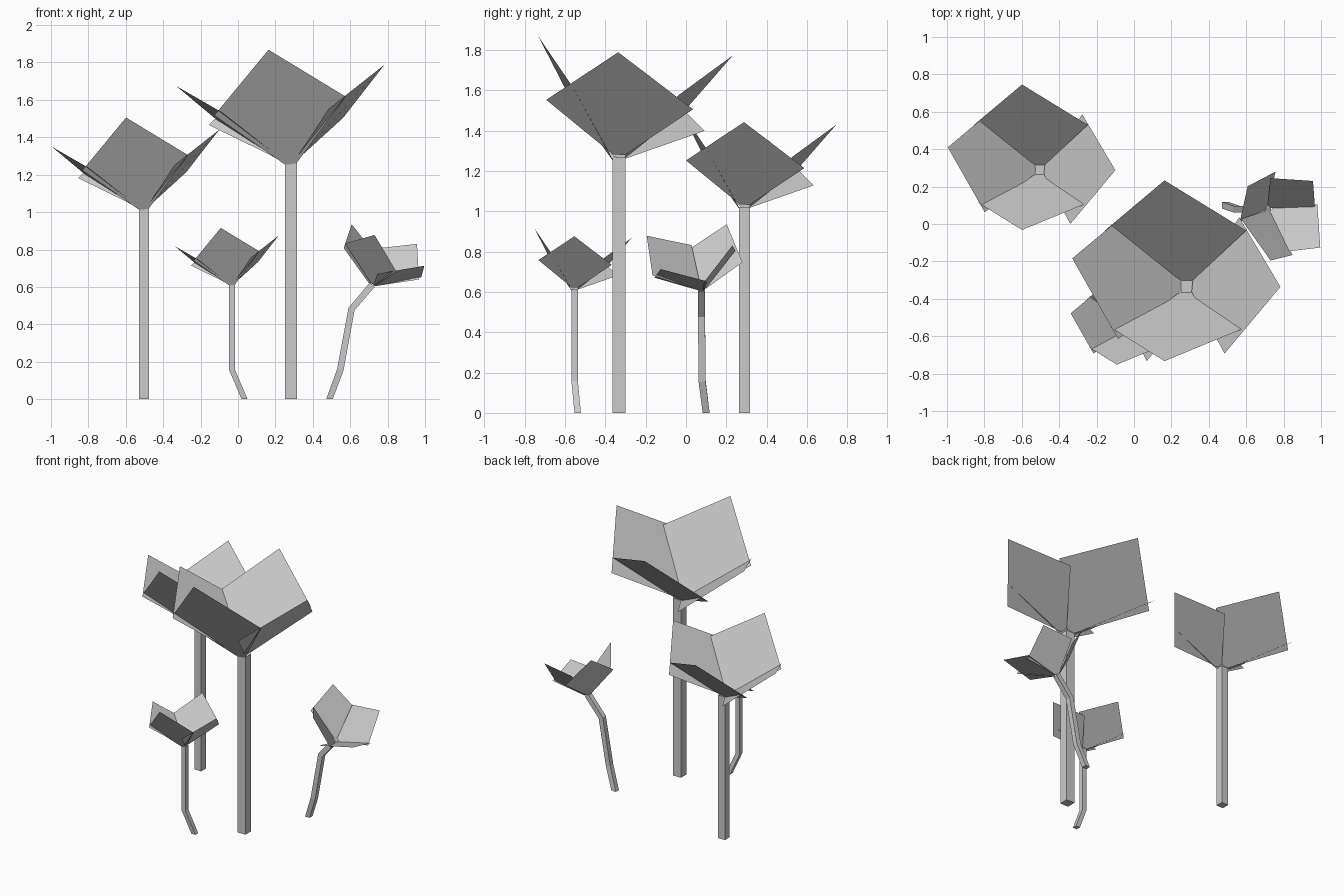
import bpy, bmesh
from math import sin, cos
from mathutils import Vector

if "Cube" in bpy.data.objects:
    bpy.data.objects.remove(bpy.data.objects["Cube"])


def finish(name, bm):
    me = bpy.data.meshes.new(name)
    bm.to_mesh(me)
    bm.free()
    ob = bpy.data.objects.new(name, me)
    bpy.context.collection.objects.link(ob)


def stem(name, path, half):
    """Square stem through (x, y, z, tilt about y) stations, capped at both ends."""
    bm = bmesh.new()
    rings = []
    for x, y, z, tilt in path:
        u = Vector((cos(tilt), 0, -sin(tilt))) * half
        v = Vector((0, half, 0))
        c = Vector((x, y, z))
        rings.append([bm.verts.new(c + u * i + v * j)
                      for i, j in ((-1, -1), (1, -1), (1, 1), (-1, 1))])
    for lo, hi in zip(rings, rings[1:]):
        for k in range(4):
            n = (k + 1) % 4
            bm.faces.new((lo[k], lo[n], hi[n], hi[k]))
    bm.faces.new(rings[0][::-1])
    bm.faces.new(rings[-1])
    finish(name, bm)


def petals(name, shapes, half, scale=1.0, pivot=(0, 0, 0), target=(0, 0, 0)):
    """Flat sheet petals: foot edge on the stem, two side corners and a tip."""
    bm = bmesh.new()
    for shape in shapes:
        foot, a, tip, b = [(Vector(p) - Vector(pivot)) * scale + Vector(target)
                           for p in shape]
        side = (a - b).normalized() * half
        bm.faces.new([bm.verts.new(p) for p in
                      (foot - side, foot + side, a, tip, b)])
    finish(name, bm)


# Upright bloom: foot, corner, tip, corner of front, right, back, left petals
TOP = (0.283, -0.333, 1.257)
BLOOM = [
    [(.283, -.365, 1.257), (.575, -.563, 1.618), (.163, -.733, 1.868), (-.127, -.552, 1.517)],
    [(.311, -.333, 1.280), (.563, .035, 1.505), (.783, -.336, 1.788), (.484, -.693, 1.552)],
    [(.283, -.302, 1.270), (-.156, -.035, 1.466), (.163, .233, 1.773), (.600, -.035, 1.577)],
    [(.252, -.333, 1.265), (-.085, -.615, 1.533), (-.330, -.184, 1.674), (.000, .092, 1.398)],
]
# Leaning bloom
LEANING = [
    [(.722, .066, .615), (.847, -.166, .682), (.730, -.195, .878), (.572, .027, .832)],
    [(.706, .088, .620), (.565, .010, .808), (.608, .202, .935), (.757, .280, .746)],
    [(.725, .092, .612), (.730, .245, .805), (.957, .230, .830), (.968, .083, .640)],
    [(.734, .076, .606), (.980, .105, .652), (.996, -.126, .713), (.745, -.156, .670)],
]

# Tall and medium flowers with straight stems
stem("tall_stem", [(.283, -.333, 0, 0), (.283, -.333, 1.265, 0)], .032)
petals("tall_petals", BLOOM, .030, 1.0, TOP, TOP)
stem("medium_stem", [(-.502, .29, 0, 0), (-.502, .29, 1.02, 0)], .0265)
petals("medium_petals", BLOOM, .024, .805, TOP, (-.502, .29, 1.014))

# Small flower with a bent foot
stem("small_stem", [(.035, -.537, 0, 0), (-.032, -.552, .157, 0),
                    (-.032, -.552, .615, 0)], .016)
petals("small_petals", BLOOM, .015, .5, TOP, (-.032, -.552, .61))

# Leaning flower with a curved stem
stem("leaning_stem", [(.489, .1, 0, 0), (.547, .08, .157, .2),
                      (.607, .077, .482, .4), (.718, .077, .612, .7)], .0175)
petals("leaning_petals", LEANING, .015)
